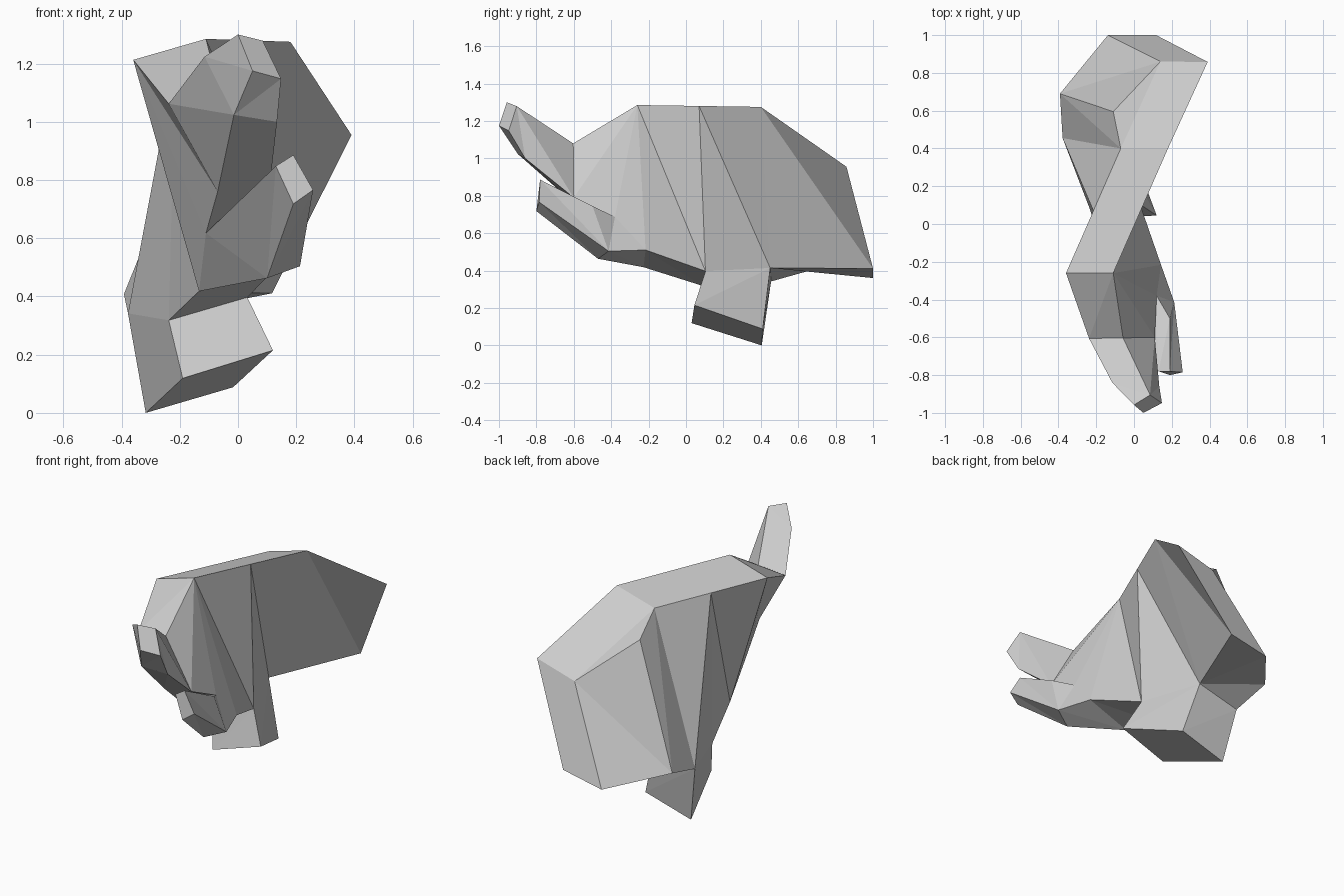
import bpy
import bmesh

if "Cube" in bpy.data.objects:
    bpy.data.objects.remove(bpy.data.objects["Cube"])

grey = bpy.data.materials.new("stone_grey")
grey.diffuse_color = (0.6, 0.6, 0.6, 1)
grey.use_nodes = True
grey.node_tree.nodes["Principled BSDF"].inputs["Base Color"].default_value = grey.diffuse_color

# Shared corners where parts meet (l = left, r = right)
crest_l, crest_r = (-.36, -.26, 1.213), (-.11, -.26, 1.285)
mouth_l, mouth_r = (-.11, -.42, .618), (.12, -.38, .687)
chest_l, chest_r = (-.134, -.227, .418), (.143, -.216, .51)
hip_l, hip_r = (-.238, .09, .318), (.032, .104, .397)
back_l, back_r = (-.07, .4, 1.205), (.18, .4, 1.275)
thigh_l, thigh_r = (-.378, .455, .342), (-.11, .45, .414)


def loft(name, rings, diagonals, cap_start=False, cap_end=False):
    """Skin matching rings; a / b pick the fold of each side, x leaves it open."""
    bm = bmesh.new()
    cache = {}

    def vert(p):
        if p not in cache:
            cache[p] = bm.verts.new(p)
        return cache[p]

    def face(points):
        unique = list(dict.fromkeys(points))
        if len(unique) > 2:
            bm.faces.new([vert(p) for p in unique])

    for r, s, folds in zip(rings, rings[1:], diagonals):
        n = len(r)
        for k, fold in enumerate(folds):
            j = (k + 1) % n
            if fold == "a":
                face((r[k], r[j], s[j]))
                face((r[k], s[j], s[k]))
            elif fold == "b":
                face((r[k], r[j], s[k]))
                face((r[j], s[j], s[k]))
    if cap_start:
        face(rings[0][::-1])
    if cap_end:
        face(rings[-1])
    mesh = bpy.data.meshes.new(name)
    bm.to_mesh(mesh)
    bm.free()
    mesh.materials.append(grey)
    obj = bpy.data.objects.new(name, mesh)
    bpy.context.collection.objects.link(obj)
    return obj


# Upper snout, from the raised tip back to the crest
snout_side = (.085, -.905, 1.279)
loft("snout", [
    [(0, -.958, 1.30), snout_side, (.148, -.948, 1.148), (.05, -1, 1.175)],
    [(-.115, -.84, 1.224), snout_side, (.134, -.86, 1.0), (-.014, -.9, 1.024)],
    [(-.238, -.606, 1.062), (-.058, -.603, 1.08), (.11, -.6, .79), (-.07, -.6, .76)],
    [crest_l, crest_r, mouth_r, mouth_l],
], ["aaaa", "aaaa", "abaa"], cap_start=True)

# Lower jaw
jaw_tip = (.13, -.78, .848)
jaw_r, jaw_l = (.213, -.414, .504), (.1, -.47, .463)
loft("lower_jaw", [
    [jaw_tip, (.19, -.78, .886), (.258, -.785, .766), (.19, -.8, .718)],
    [jaw_tip, (.19, -.5, .745), jaw_r, jaw_l],
    [mouth_l, mouth_r, jaw_r, jaw_l],
    [mouth_l, mouth_r, chest_r, chest_l],
], ["aaaa", "aaaa", "aaaa"], cap_start=True)

# Neck and shoulders
loft("neck", [
    [crest_l, crest_r, mouth_r, mouth_l],
    [crest_l, crest_r, chest_r, chest_l],
    [(-.215, .07, 1.209), (.035, .07, 1.28), hip_r, hip_l],
    [back_l, back_r, thigh_r, thigh_l],
], ["aaxa", "aaaa", "aaxb"])

# Rump, with an extra corner bulging on the left flank
rump_l = (.14, .86, .885)
loft("rump", [
    [back_l, back_r, thigh_r, thigh_l, back_l],
    [back_l, back_r, thigh_r, (-.392, .69, .408), (-.11, .595, 1.10)],
    [rump_l, (.39, .858, .955), (.117, 1, .411), (-.138, 1, .36), rump_l],
], ["aaabb", "aaaaa"], cap_end=True)

# Stump leg under the belly
loft("leg", [
    [thigh_l, thigh_r, hip_r, hip_l],
    [(-.317, .405, 0), (-.017, .41, .088), (.12, .045, .215), (-.19, .03, .119)],
], ["aaaa"], cap_end=True)
